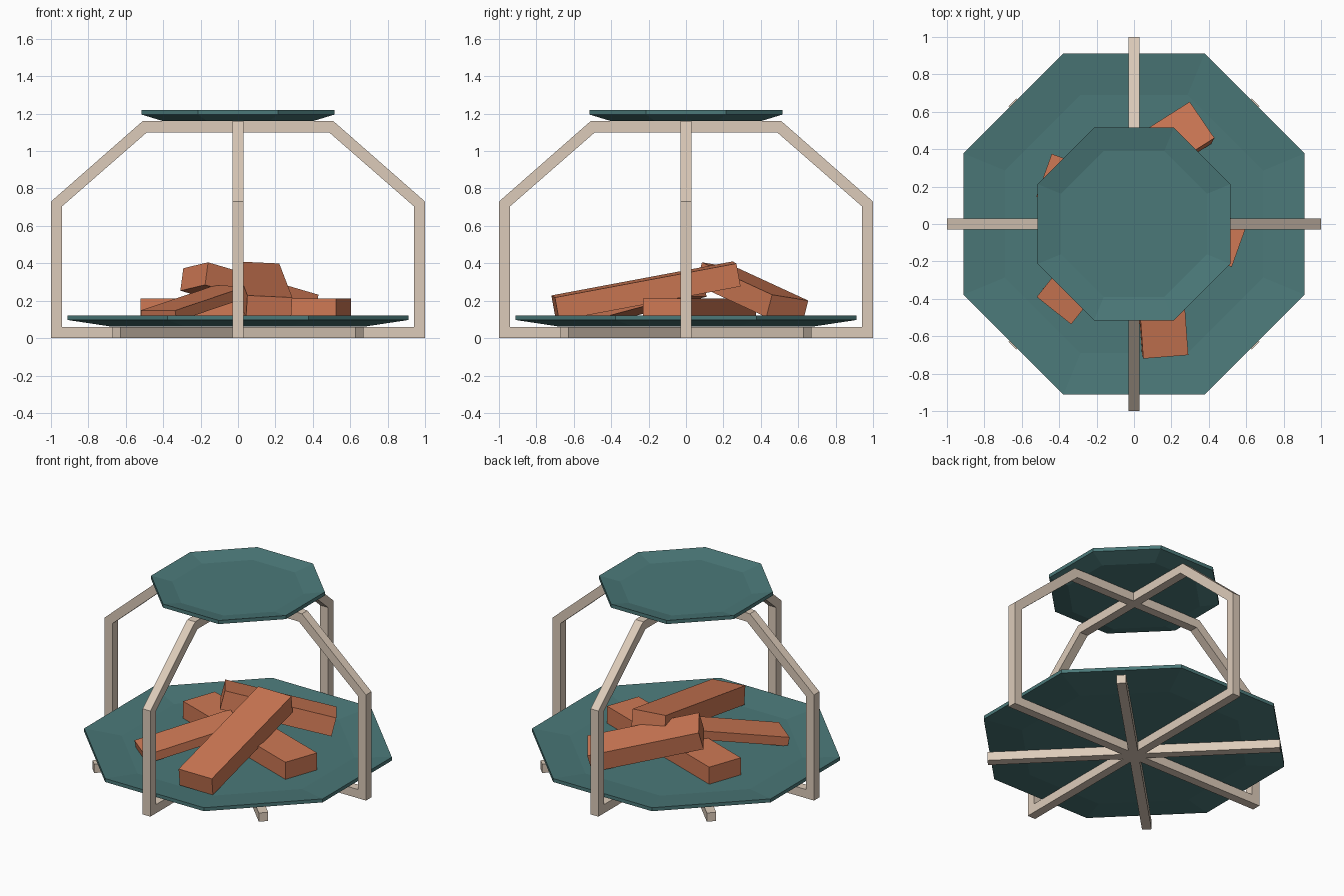
import bpy, bmesh
from math import pi, cos, sin
from mathutils import Vector, Matrix

if "Cube" in bpy.data.objects:
    bpy.data.objects.remove(bpy.data.objects["Cube"])


def material(name, rgb):
    m = bpy.data.materials.new(name)
    m.diffuse_color = (*rgb, 1)
    m.use_nodes = True
    m.node_tree.nodes["Principled BSDF"].inputs["Base Color"].default_value = m.diffuse_color
    return m


PALE = material("pale_wood", (0.72, 0.60, 0.49))
TEAL = material("teal_paint", (0.07, 0.19, 0.19))
RUST = material("orange_wood", (0.62, 0.19, 0.09))


def add_mesh(name, verts, faces, mat):
    bm = bmesh.new()
    vs = [bm.verts.new(v) for v in verts]
    for f in faces:
        bm.faces.new([vs[i] for i in f])
    bmesh.ops.recalc_face_normals(bm, faces=bm.faces)
    me = bpy.data.meshes.new(name)
    bm.to_mesh(me)
    bm.free()
    me.materials.append(mat)
    ob = bpy.data.objects.new(name, me)
    bpy.context.collection.objects.link(ob)
    return ob


def rings_to_faces(rings, n, closed):
    count = rings if closed else rings - 1
    return [(r * n + i, r * n + (i + 1) % n,
             (r + 1) % rings * n + (i + 1) % n, (r + 1) % rings * n + i)
            for r in range(count) for i in range(n)]


# closed square-section hoops, one across and one front to back
def hoop(name, angle):
    outer = [(1, 0), (1, .73), (.51, 1.16)]
    inner = [(.94, .06), (.94, .705), (.487, 1.10)]
    outer += [(-x, z) for x, z in reversed(outer)]
    inner += [(-x, z) for x, z in reversed(inner)]
    h = .03
    verts = [(x, y, z) for prof, y in ((outer, -h), (outer, h), (inner, h), (inner, -h))
             for x, z in prof]
    ob = add_mesh(name, verts, rings_to_faces(4, 6, True), PALE)
    ob.data.transform(Matrix.Rotation(angle, 4, 'Z'))


hoop("side_to_side_hoop", 0)
hoop("front_to_back_hoop", pi / 2)


# box set out from three corners of its top face: start, far end, across
def box(name, p, q, r, t, mat):
    p, q, r = Vector(p), Vector(q), Vector(r)
    length = q - p
    across = r - p
    across -= length * (across.dot(length) / length.length_squared)
    down = length.cross(across).normalized() * t
    if down.z > 0:
        down.negate()
    top = [p, p + length, p + length + across, p + across]
    faces = rings_to_faces(2, 4, False) + [(0, 1, 2, 3), (4, 5, 6, 7)]
    return add_mesh(name, top + [v + down for v in top], faces, mat)


# diagonal floor bars
for i, a in enumerate((pi / 4, -pi / 4)):
    bar = box(f"diagonal_floor_bar_{i + 1}", (-.92, -.03, .06), (.92, -.03, .06),
              (-.92, .03, .06), .06, PALE)
    bar.data.transform(Matrix.Rotation(a, 4, 'Z'))


# shallow octagonal dishes, profile given as (flat radius, height)
def dish(name, profile):
    n = 8
    verts = []
    for flat, z in profile:
        rad = flat / cos(pi / n)
        verts += [(rad * cos(2 * pi * (i + .5) / n), rad * sin(2 * pi * (i + .5) / n), z)
                  for i in range(n)]
    last = (len(profile) - 1) * n
    faces = rings_to_faces(len(profile), n, False)
    faces += [tuple(range(n)), tuple(range(last, last + n))]
    add_mesh(name, verts, faces, TEAL)


dish("fire_dish", [(.68, .062), (.912, .097), (.912, .121), (.69, .095)])
dish("canopy_dish", [(.40, 1.16), (.515, 1.195), (.515, 1.22), (.39, 1.193)])

# heaped logs
box("leaning_log", (.05, -.72, .228), (-.02, .25, .41), (.29, -.695, .218), .125, RUST)
box("rear_log", (.43, .46, .232), (-.16, .085, .405), (.30, .655, .20), .125, RUST)
box("thin_log", (-.52, -.39, .148), (-.13, .10, .28), (-.335, -.535, .148), .06, RUST)
box("bottom_log", (.605, 0, .213), (-.44, .375, .213), (.525, -.23, .213), .12, RUST)
